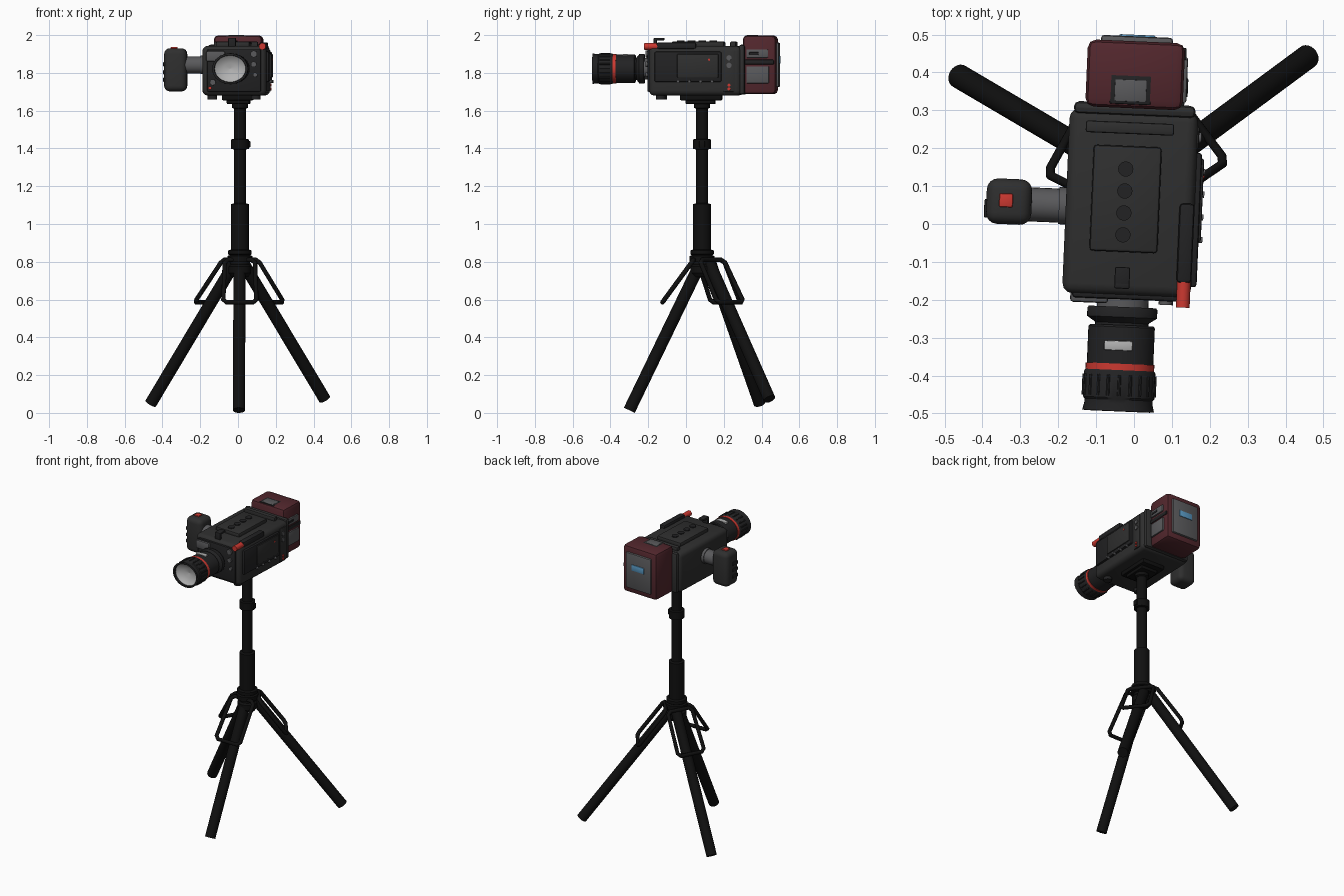
import bpy, bmesh, math
from mathutils import Matrix, Vector

if "Cube" in bpy.data.objects:
    bpy.data.objects.remove(bpy.data.objects["Cube"])

TURN = Matrix.Rotation(math.radians(-2.45), 4, 'Z')   # camera sits slightly turned on its tripod


def mat(name, r, g, b):
    m = bpy.data.materials.new(name)
    m.diffuse_color = (r, g, b, 1)
    m.use_nodes = True
    m.node_tree.nodes["Principled BSDF"].inputs["Base Color"].default_value = m.diffuse_color
    return m


BODY = mat("body_black", .028, .028, .028)
TRIM = mat("trim_black", .016, .016, .017)
TRI = mat("tripod_black", .005, .005, .005)
GREY = mat("mid_grey", .10, .10, .105)
LIGHT = mat("light_grey", .45, .45, .45)
MAROON = mat("maroon", .085, .02, .026)
RED = mat("red", .6, .04, .03)
BLUE = mat("blue", .10, .32, .55)


def add(name, bm, m, cam=True):
    bmesh.ops.recalc_face_normals(bm, faces=bm.faces)
    me = bpy.data.meshes.new(name)
    bm.to_mesh(me)
    bm.free()
    me.materials.append(m)
    ob = bpy.data.objects.new(name, me)
    bpy.context.collection.objects.link(ob)
    if cam:
        ob.matrix_world = TURN
    return ob


def box(name, x, y, z, m, bevel=.004, seg=2, cam=True):
    bm = bmesh.new()
    bmesh.ops.create_cube(bm, size=1)
    for v in bm.verts:
        for i, (a, b) in enumerate((x, y, z)):
            v.co[i] = (a + b) / 2 + v.co[i] * (b - a)
    bmesh.ops.bevel(bm, geom=bm.edges[:], offset=bevel, segments=seg, profile=.5, affect='EDGES')
    return add(name, bm, m, cam)


def rod(name, a, b, r, m, cam=True, n=24):
    a, b = Vector(a), Vector(b)
    bm = bmesh.new()
    q = (b - a).to_track_quat('Z', 'Y').to_matrix().to_4x4()
    bmesh.ops.create_cone(bm, cap_ends=True, segments=n, radius1=r, radius2=r, depth=(b - a).length,
                          matrix=Matrix.Translation((a + b) / 2) @ q)
    return add(name, bm, m, cam)


def lathe(name, prof, m, xf, cam, closed=True, n=40):
    """Spin (radius, height) points about z, then place with xf."""
    bm = bmesh.new()
    vs = [bm.verts.new((max(r, .0005), 0, h)) for r, h in prof]
    es = [bm.edges.new(p) for p in zip(vs, vs[1:])]
    if closed:
        es.append(bm.edges.new((vs[-1], vs[0])))
    bmesh.ops.spin(bm, geom=vs + es, cent=(0, 0, 0), axis=(0, 0, 1), angle=math.tau, steps=n, use_duplicate=False)
    bmesh.ops.remove_doubles(bm, verts=bm.verts[:], dist=.0001)
    bm.transform(xf)
    return add(name, bm, m, cam)


# ---- camera body ----
box("camera_body", (-.182, .158), (-.19, .30), (1.68, 1.943), BODY, .028, 3)
box("body_rear_collar", (-.172, .15), (.285, .318), (1.685, 1.95), BODY, .015)
box("front_plate", (-.155, .13), (-.2, -.18), (1.70, 1.925), TRIM, .008)
box("front_panel", (-.16, -.06), (-.212, -.18), (1.86, 1.915), GREY, .008)
box("top_plate", (-.115, .065), (-.075, .205), (1.935, 1.966), BODY, .009)
for i in range(4):
    y = -.03 + i * .058
    rod("top_button", (-.028, y, 1.96), (-.028, y, 1.971), .02, TRIM)
box("top_rear_ridge", (-.138, .095), (.237, .268), (1.935, 1.965), BODY, .006)
box("top_hook_post", (-.045, -.005), (-.172, -.155), (1.93, 1.985), TRIM)
box("top_hook_tip", (-.045, -.005), (-.172, -.115), (1.972, 1.985), TRIM)
box("top_lever", (.118, .158), (-.15, .06), (1.925, 1.962), TRIM, .01)
rod("record_button", (.138, -.215, 1.94), (.138, -.135, 1.94), .018, RED)

# ---- right side panel and controls ----
box("side_panel", (.14, .172), (-.16, .195), (1.752, 1.912), TRIM, .008)
box("side_screen", (.16, .178), (-.04, .18), (1.775, 1.9), BODY, .006)
for i in range(4):
    rod("side_button", (.16, -.035 + i * .06, 1.755), (.182, -.035 + i * .06, 1.755), .008, GREY, n=16)
for y, z, r, m in ((.235, 1.88, .014, GREY), (.235, 1.84, .014, GREY), (.235, 1.735, .008, RED),
                   (.235, 1.715, .008, RED), (.13, 1.87, .006, RED)):
    rod("side_dial", (.14, y, z), (.18 if y < .2 else .168, y, z), r, m, n=16)
box("side_rear_strip", (.14, .162), (.205, .265), (1.70, 1.92), BODY, .006)
for x, z, r, m in ((.092, 1.90, .018, GREY), (.092, 1.845, .015, GREY), (-.125, 1.75, .016, GREY),
                   (.1, 1.79, .012, GREY), (-.14, 1.72, .009, RED)):
    rod("front_button", (x, -.18, z), (x, -.21, z), r, m, n=16)

# ---- lens: slightly oval barrel ----
LX = Matrix.Translation((-.021, 0, 1.822)) @ Matrix.Diagonal((1.17, 1, 1, 1)) @ Matrix.Rotation(math.pi / 2, 4, 'X')
lathe("lens_mount", [(0, .18), (.058, .18), (.058, .228), (0, .228)], GREY, LX, True, False)
lathe("lens_base", [(0, .22), (.076, .22), (.079, .225), (.079, .247), (.06, .262), (.06, .275), (0, .275)],
      TRIM, LX, True, False)
lathe("lens_barrel", [(0, .268), (.071, .268), (.075, .273), (.075, .372), (0, .372)], TRIM, LX, True, False)
lathe("lens_red_ring", [(.05, .37), (.0775, .37), (.0775, .388), (.05, .388)], RED, LX, True)
lathe("lens_hood", [(.05, .386), (.077, .386), (.0805, .392), (.0805, .46), (.077, .465), (.077, .475),
                    (.081, .495), (.071, .496), (.069, .47), (.05, .465)], TRIM, LX, True)
lathe("lens_glass", [(0, .455), (.03, .46), (.055, .47), (.0705, .484), (.0705, .45), (0, .445)],
      LIGHT, LX, True, False)
box("lens_scale_window", (-.065, .01), (-.335, -.31), (1.87, 1.899), LIGHT, .003)
for i in range(20):     # focus ring grips
    a = math.tau * i / 20
    x, z = -.021 + .0935 * math.cos(a), 1.822 + .0795 * math.sin(a)
    rod("focus_grip", (x, -.455, z), (x, -.4, z), .0045, TRIM, n=8)

# ---- rear battery pack ----
box("rear_pack", (-.142, .115), (.305, .482), (1.687, 1.998), MAROON, .022, 2)
box("pack_back_plate", (-.108, .082), (.465, .495), (1.725, 1.96), GREY, .008)
box("pack_screen", (-.06, .035), (.48, .499), (1.85, 1.89), BLUE, .003)
box("pack_top_frame", (-.078, .03), (.315, .392), (1.98, 1.9985), TRIM, .003)
box("pack_top_window", (-.066, .018), (.322, .38), (1.985, 2.0), GREY, .003)
box("pack_side_upper", (.1, .124), (.325, .44), (1.88, 1.925), GREY, .005)
box("pack_side_slot", (.1, .127), (.34, .39), (1.895, 1.91), TRIM, .003)
box("pack_side_lower", (.1, .124), (.325, .445), (1.745, 1.835), GREY, .005)
box("pack_side_ridge", (.1, .119), (.31, .47), (1.845, 1.87), TRIM, .004)

# ---- left hand grip ----
rod("grip_arm", (-.30, .04, 1.842), (-.17, .04, 1.842), .045, GREY)
rod("grip_arm_collar", (-.2, .04, 1.842), (-.175, .04, 1.842), .049, GREY)
box("hand_grip", (-.392, -.272), (-.015, .105), (1.702, 1.93), BODY, .03, 4)
box("grip_button", (-.358, -.322), (.03, .066), (1.92, 1.937), RED, .004)
for i in range(3):
    box("grip_rib", (-.397, -.36), (0, .05), (1.75 + i * .042, 1.775 + i * .042), TRIM, .005)

# ---- mounting plate ----
box("mount_plate", (-.085, .075), (-.03, .19), (1.655, 1.69), TRI, .006)
box("mount_block", (-.06, .06), (.0, .155), (1.635, 1.66), TRI, .006)
for x in (-.13, .1):
    rod("body_foot", (x, -.13, 1.66), (x, -.13, 1.69), .025, TRIM)

# ---- tripod column ----
HX, HY = .01, .085
lathe("tripod_column", [(0, .72), (.045, .72), (.06, .74), (.06, .775), (.05, .785), (.05, .80), (.066, .80),
                        (.066, .83), (.055, .835), (.062, .84), (.062, .86), (.047, .865), (.047, 1.105),
                        (.032, 1.11), (.032, 1.395), (.047, 1.397), (.047, 1.448), (.032, 1.45), (.032, 1.61),
                        (.042, 1.615), (.042, 1.645), (0, 1.645)],
      TRI, Matrix.Translation((HX, HY, 0)), False, False)
box("column_clamp", (HX + .03, HX + .055), (HY - .015, HY + .015), (1.405, 1.44), TRI, .004, cam=False)

# ---- legs, each with a spreader loop above it ----
for name, end, root, ang in (("front", (.005, -.3, .014), (.008, .075, .79), -90),
                             ("left", (-.462, .39, .05), (-.02, .13, .79), 151),
                             ("right", (.459, .442, .073), (.03, .125, .79), 37)):
    rod(name + "_leg", root, end, .032, TRI, False)
    a = math.radians(ang)
    out, side = Vector((math.cos(a), math.sin(a), 0)), Vector((-math.sin(a), math.cos(a), 0))
    hub = Vector((HX, .1, 0))
    corner = lambda d, w, z: hub + out * d + side * w + Vector((0, 0, z))
    pts = [corner(.06, -.08, .81), corner(.225, -.088, .585), corner(.225, .088, .585), corner(.06, .08, .81)]
    cu = bpy.data.curves.new(name + "_spreader_loop", 'CURVE')
    cu.dimensions = '3D'
    cu.bevel_depth, cu.bevel_resolution = .0125, 2
    sp = cu.splines.new('POLY')
    path = []
    for i, p in enumerate(pts):      # clipped corners
        for q in (pts[i - 1], pts[(i + 1) % 4]):
            path.append(p + (q - p).normalized() * .018)
    sp.points.add(len(path) - 1)
    for s, p in zip(sp.points, path):
        s.co = (*p, 1)
    sp.use_cyclic_u = True
    cu.materials.append(TRI)
    bpy.context.collection.objects.link(bpy.data.objects.new(name + "_spreader_loop", cu))

# ---- smooth shading with sharp edges kept ----
for ob in bpy.context.collection.objects:
    if ob.type == 'MESH':
        ob.select_set(True)
        bpy.context.view_layer.objects.active = ob
bpy.ops.object.shade_smooth_by_angle(angle=math.radians(35))
